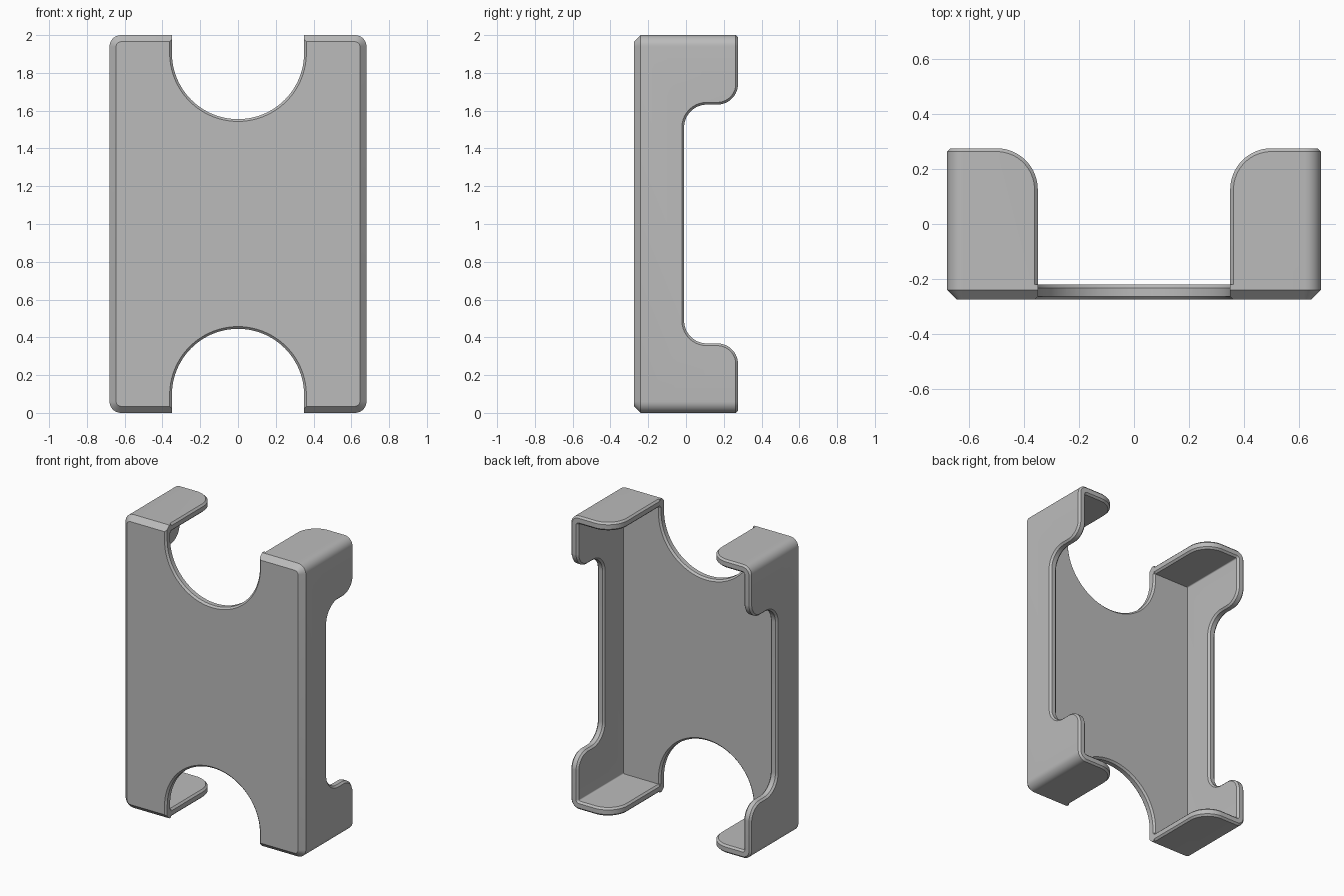
import bpy
import bmesh
from math import cos, sin, radians

if "Cube" in bpy.data.objects:
    bpy.data.objects.remove(bpy.data.objects["Cube"], do_unlink=True)

# Main sizes: half width, half depth, height, wall, rim chamfer
W, D, H = 0.68, 0.275, 2.0
T, C = 0.055, 0.012
BACK = D + 0.0005

grey = bpy.data.materials.new("plain grey")
grey.use_nodes = True
tone = (0.5, 0.5, 0.5, 1)
grey.diffuse_color = tone
grey.node_tree.nodes["Principled BSDF"].inputs["Base Color"].default_value = tone


def arc(cx, cy, r, a0, a1, n):
    steps = [radians(a0 + (a1 - a0) * i / n) for i in range(n + 1)]
    return [(cx + r * cos(a), cy + r * sin(a)) for a in steps]


def loft(name, rings):
    """Closed solid through matching rings of points."""
    bm = bmesh.new()
    loops = [[bm.verts.new(p) for p in ring] for ring in rings]
    n = len(loops[0])
    for a, b in zip(loops, loops[1:]):
        for i in range(n):
            j = (i + 1) % n
            bm.faces.new((a[i], a[j], b[j], b[i]))
    bm.faces.new(loops[0])
    bm.faces.new(loops[-1])
    bmesh.ops.recalc_face_normals(bm, faces=bm.faces)
    mesh = bpy.data.meshes.new(name)
    bm.to_mesh(mesh)
    bm.free()
    mesh.materials.append(grey)
    obj = bpy.data.objects.new(name, mesh)
    bpy.context.collection.objects.link(obj)
    return obj


def rounded_rect(hw, hh, r, y):
    """Rounded rectangle facing the front, centred at mid height."""
    pts = []
    for k, (sx, sz) in enumerate([(1, 1), (-1, 1), (-1, -1), (1, -1)]):
        pts += arc(sx * (hw - r), H / 2 + sz * (hh - r), r, 90 * k, 90 * k + 90, 8)
    return [(x, y, z) for x, z in pts]


def box(name, hw, hh, r, sections):
    return loft(name, [rounded_rect(hw - i, hh - i, r - i, y) for y, i in sections])


def thumb_notch(o, top):
    """U shaped opening, widened by o."""
    r = 0.35 + o
    return [(-r, top)] + arc(0, 1.905, r, 180, 360, 48) + [(r, top)]


def end_gap(o):
    """Opening in an end wall, flaring towards the back."""
    h, f = 0.35, 0.15
    half = [(h + o, -D + T + 0.0005)]
    half += arc(h + f, BACK - f, f - o, 180, 90, 16) + [(h + f, 0.4)]
    return half + [(-x, y) for x, y in reversed(half)]


def side_window(o):
    """Opening in a side wall with S shaped ends."""
    y0, hz, q, f = -0.01, 0.632, 0.12, 0.11
    half = arc(y0 + q, hz - q, q + o, 180, 90, 14)
    half += arc(BACK - f, hz + f, f - o, -90, 0, 14) + [(0.4, hz + f)]
    return [(y, 1 + z) for y, z in half] + [(y, 1 - z) for y, z in reversed(half)]


# Depth into the wall and widening, giving chamfers on both rims
through = [(-0.02, C + 0.02), (C, 0), (T - C, 0), (T + 0.02, C + 0.02)]
outer_rim = through[:2] + [(T + 0.01, 0)]
inner_rim = [(T - C - 0.004, -0.004), (T + 0.02, C + 0.02)]

# Outer shell with front chamfer and open back
holder = box("holder_shell", W, H / 2, 0.06,
             [(-D, 0.035), (-D + 0.035, 0), (D - C, 0), (D, C)])
cutters = [box("cavity_cutter", W - T, H / 2 - T, 0.008,
               [(-D + T, 0), (D - C, 0), (D + 0.01, -C - 0.01)])]

# Top and bottom openings
for low in (False, True):
    def flip(z):
        return H - z if low else z
    for sections, top in ((outer_rim, 2.1), (inner_rim, H - T - 0.0005)):
        cutters.append(loft("notch_cutter", [
            [(x, -D + d, flip(z)) for x, z in thumb_notch(o, top)]
            for d, o in sections]))
    cutters.append(loft("end_cutter", [
        [(x, y, flip(H - d)) for x, y in end_gap(o)] for d, o in through]))

# Side openings
for s in (1, -1):
    cutters.append(loft("side_cutter", [
        [(s * (W - d), y, z) for y, z in side_window(o)] for d, o in through]))

bpy.ops.object.select_all(action='DESELECT')
bpy.context.view_layer.objects.active = holder
holder.select_set(True)
for cutter in cutters:
    cutter.hide_render = True
    mod = holder.modifiers.new("cut", 'BOOLEAN')
    mod.operation = 'DIFFERENCE'
    mod.solver = 'EXACT'
    mod.object = cutter
    bpy.ops.object.modifier_apply(modifier=mod.name)
    bpy.data.objects.remove(cutter, do_unlink=True)

bpy.ops.object.shade_smooth_by_angle(angle=radians(30))
